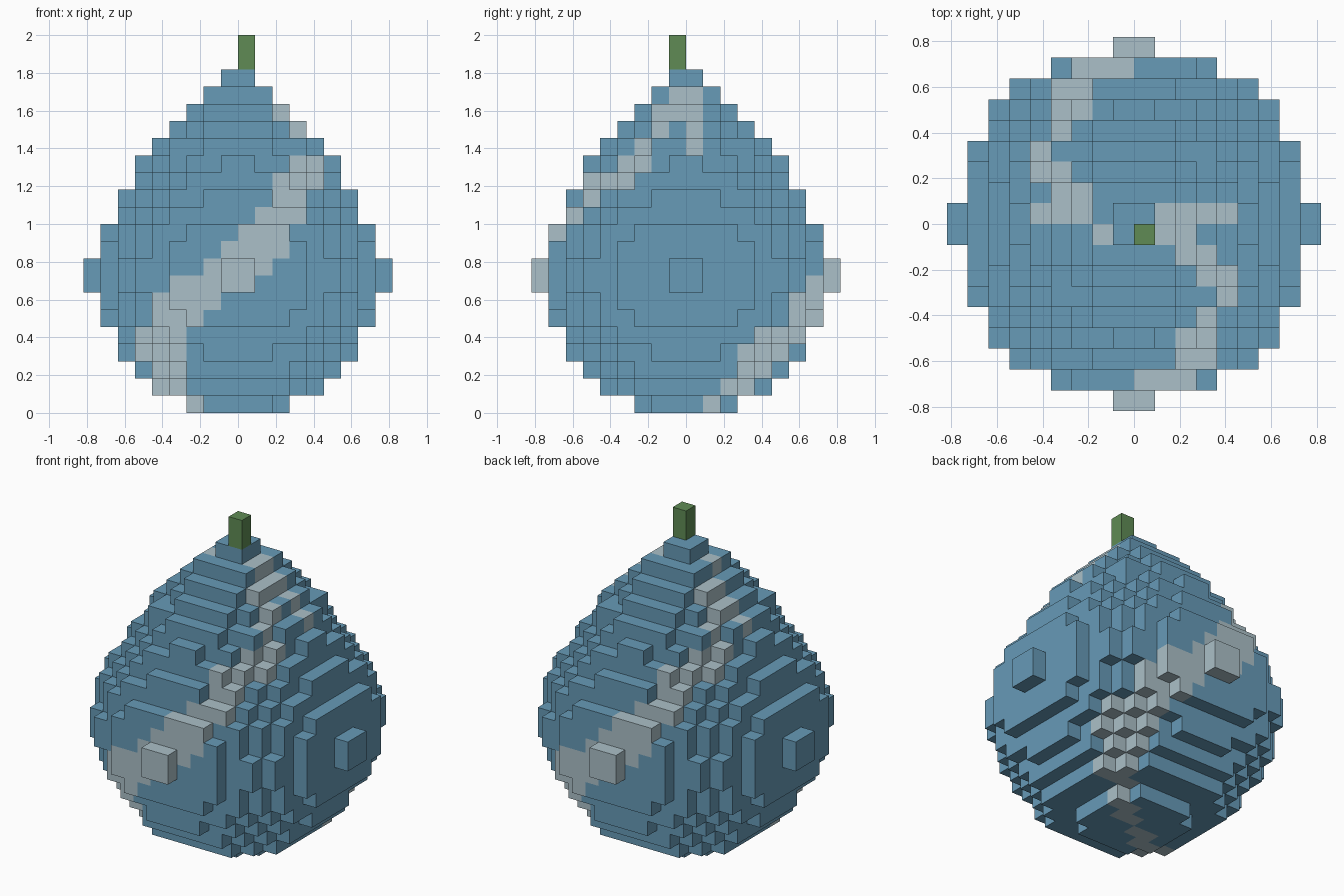
import bpy, bmesh, math
from mathutils import Vector

cube = bpy.data.objects.get("Cube")
if cube:
    bpy.data.objects.remove(cube, do_unlink=True)

UNIT = 2 / 22          # edge of one block


def material(name, rgb):
    mat = bpy.data.materials.new(name)
    mat.use_nodes = True
    mat.diffuse_color = (*rgb, 1)
    mat.node_tree.nodes["Principled BSDF"].inputs["Base Color"].default_value = (*rgb, 1)
    return mat


blue = material("ornament blue", (0.135, 0.325, 0.475))
pale = material("pale stripe", (0.41, 0.53, 0.58))
green = material("stem green", (0.115, 0.26, 0.09))

AXES = [Vector(d) for d in ((1, 0, 0), (0, 1, 0), (0, 0, 1))]


def build_blocks(name, cells, mats, paint):
    """Make the outer faces of a set of unit blocks; paint gives each block's slot."""
    bm = bmesh.new()
    for cell in cells:
        centre = Vector(cell) + Vector((0.5, 0.5, 0.5))
        for i in range(3):
            for sign in (1, -1):
                out = AXES[i] * sign
                if tuple(int(a + b) for a, b in zip(cell, out)) in cells:
                    continue
                u, v = AXES[(i + 1) % 3] / 2, AXES[(i + 2) % 3] / 2 * sign
                mid = centre + out / 2
                ring = (mid - u - v, mid + u - v, mid + u + v, mid - u + v)
                face = bm.faces.new([bm.verts.new(p * UNIT) for p in ring])
                face.material_index = paint(*centre)
    bmesh.ops.remove_doubles(bm, verts=bm.verts, dist=UNIT / 100)
    mesh = bpy.data.meshes.new(name)
    bm.to_mesh(mesh)
    bm.free()
    for mat in mats:
        mesh.materials.append(mat)
    obj = bpy.data.objects.new(name, mesh)
    bpy.context.collection.objects.link(obj)
    return obj


# Radius of each layer, bottom to top: rounded belly, then a straight taper
RADII = [3.3, 5.3, 6.2, 6.8, 7.43, 8.1, 8.4, 8.58, 8.58, 8.4, 8.1, 7.43,
         6.8, 6.2, 5.6, 5.0, 4.1, 3.2, 2.3, 1.4]

# Stripe limits per layer, in degrees from the front towards +x
STRIPE = [(-75, -40), (-63, -43), (-55, -35), (-58, -31), (-52, -28), (-36, -18),
          (-36, -11), (-26, 5), (-12, 12), (-5, 19), (3, 19), (12, 29), (23, 33),
          (23, 53), (40, 62), (50, 62), (62, 68), (58, 80), (70, 110), (0, 0)]


def stripe_slot(x, y, z):
    layer = int(z)
    if layer in (15, 16, 17) and y == 0.5:
        return 1
    if layer == 18 and x < 0 < y:
        return 0
    low, high = STRIPE[layer]
    angle = math.degrees(math.atan2(x, -y))
    # two arms, half a turn apart
    return int(any(low < angle + turn < high for turn in (-180, 0, 180)))


# Teardrop body
body = {(x, y, z) for z, r in enumerate(RADII)
        for x in range(-9, 9) for y in range(-9, 9)
        if math.hypot(x + 0.5, y + 0.5) <= r}
build_blocks("teardrop_body", body, [blue, pale], stripe_slot)

# Stem on the tip
stem = {(0, -1, len(RADII) + k) for k in range(2)}
build_blocks("stem", stem, [green], lambda x, y, z: 0)
